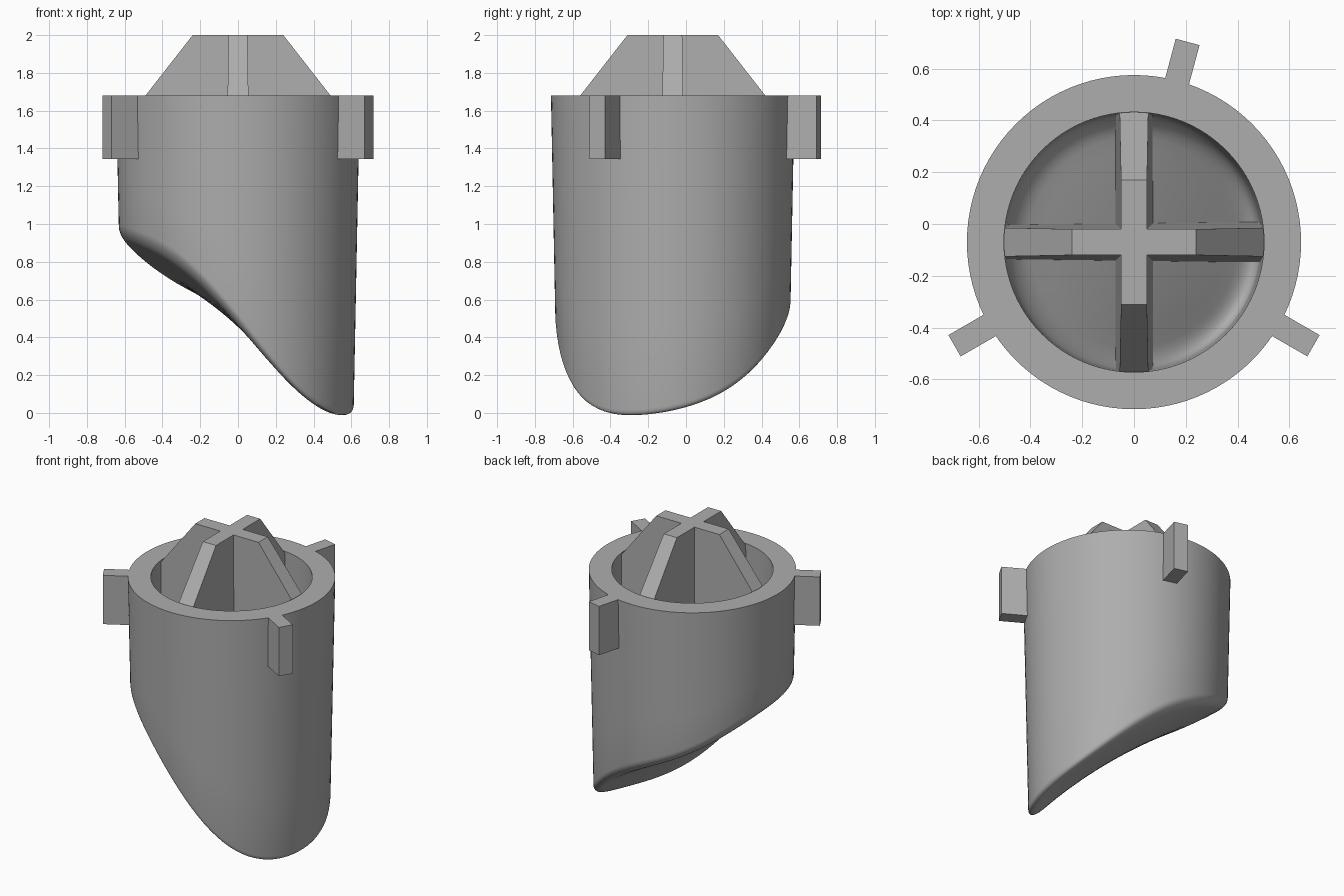
import bpy, bmesh, math
from mathutils import Matrix, Vector

if "Cube" in bpy.data.objects:
    bpy.data.objects.remove(bpy.data.objects["Cube"])

CY = -0.07          # cup axis offset in y
RIM = 1.68          # rim height
SEG = 96

grey = bpy.data.materials.new("grey plastic")
grey.use_nodes = True
colour = (0.42, 0.42, 0.42, 1)
grey.diffuse_color = colour
grey.node_tree.nodes["Principled BSDF"].inputs["Base Color"].default_value = colour


def finish(name, bm, smooth=False):
    bmesh.ops.recalc_face_normals(bm, faces=bm.faces)
    mesh = bpy.data.meshes.new(name)
    bm.to_mesh(mesh)
    bm.free()
    mesh.materials.append(grey)
    ob = bpy.data.objects.new(name, mesh)
    ob.location.y = CY
    bpy.context.collection.objects.link(ob)
    if smooth:
        bpy.ops.object.select_all(action='DESELECT')
        ob.select_set(True)
        bpy.context.view_layer.objects.active = ob
        bpy.ops.object.shade_smooth_by_angle(angle=math.radians(35))
    return ob


# Slanted base: edge heights every 30 degrees, spread inward as a smooth saddle
EDGE = [.05, .15, .38, .55, .71, .84, .93, .91, .79, .50, .17, .02]
N = len(EDGE)
STEP = 2 * math.pi / N
WAVES = [(n, sum(h * math.cos(n * i * STEP) for i, h in enumerate(EDGE)) * 2 / N,
          sum(h * math.sin(n * i * STEP) for i, h in enumerate(EDGE)) * 2 / N)
         for n in range(1, 5)]
MEAN = sum(EDGE) / N


def floor(r, a):
    return MEAN + sum((r / 0.58) ** n * (c * math.cos(n * a) + s * math.sin(n * a))
                      for n, c, s in WAVES)


LOW = min(floor(0.56, math.radians(d)) for d in range(360))


def base(r, a):
    return floor(r, a) - LOW


def wall_and_floor(top_r, low_r, lift, fillet):
    """Ring functions from the rim down the wall, round the fillet and over the floor."""
    def radius(z):
        return low_r + (top_r - low_r) * z / RIM

    def wall(t):
        def ring(a):
            end = base(low_r, a) + lift + fillet
            z = RIM + (end - RIM) * t
            return radius(z), z
        return ring

    def bend(phi):
        def ring(a):
            end = radius(base(low_r, a) + lift + fillet)
            r = end - fillet * (1 - math.cos(phi))
            return r, base(r, a) + lift + fillet * (1 - math.sin(phi))
        return ring

    def disc(k):
        def ring(a):
            r = (low_r - fillet) * k
            return r, base(r, a) + lift
        return ring

    return ([wall(t / 4) for t in range(4)] +
            [bend(math.radians(15 * i)) for i in range(7)] +
            [disc(k / 8) for k in range(7, 0, -1)])


# Cup: outer and inner skins joined across the flat rim
bm = bmesh.new()


def skin(rings, centre_z):
    loops = []
    for ring in rings:
        loop = []
        for i in range(SEG):
            a = 2 * math.pi * i / SEG
            r, z = ring(a)
            loop.append(bm.verts.new((r * math.cos(a), r * math.sin(a), z)))
        loops.append(loop)
    for upper, lower in zip(loops, loops[1:]):
        bridge(upper, lower)
    tip = bm.verts.new((0, 0, centre_z))
    for i in range(SEG):
        bm.faces.new((loops[-1][i], loops[-1][(i + 1) % SEG], tip))
    return loops[0]


def bridge(one, two):
    for i in range(SEG):
        j = (i + 1) % SEG
        bm.faces.new((one[i], one[j], two[j], two[i]))


outer_rim = skin(wall_and_floor(0.645, 0.612, 0, 0.06), base(0, 0))
inner_rim = skin(wall_and_floor(0.502, 0.488, 0.17, 0.09), base(0, 0) + 0.17)
bridge(outer_rim, inner_rim)
finish("cup", bm, smooth=True)


# Crossed ribs: drafted plates from the cup floor to a flat raised top
def rib(name, angle):
    bm = bmesh.new()
    along = Vector((math.cos(angle), math.sin(angle), 0))
    side = Vector((-along.y, along.x, 0))
    stations = sorted([-0.24, 0.24] + [-0.52 + 1.04 * i / 16 for i in range(17)])
    sections = []
    for s in stations:
        top = 2 - max(0, abs(s) - 0.24) * 1.28
        low = base(abs(s), angle if s >= 0 else angle + math.pi) + 0.1
        section = []
        for z, sign in ((low, -1), (low, 1), (top, 1), (top, -1)):
            half = 0.05 + 0.016 * (2 - z)
            section.append(bm.verts.new(along * s + side * sign * half + Vector((0, 0, z))))
        sections.append(section)
    for p, q in zip(sections, sections[1:]):
        for i in range(4):
            j = (i + 1) % 4
            bm.faces.new((p[i], p[j], q[j], q[i]))
    bm.faces.new(sections[0])
    bm.faces.new(sections[-1])
    finish(name, bm)


rib("rib_across", 0)
rib("rib_front_to_back", math.pi / 2)

# Three locating tabs on the rim
for name, degrees in (("back_tab", 75), ("right_tab", 210), ("left_tab", -30)):
    bm = bmesh.new()
    place = (Matrix.Rotation(math.radians(degrees), 4, 'Z')
             @ Matrix.Translation((0.71, 0, 1.5125))
             @ Matrix.Diagonal((0.18, 0.095, 0.335, 1)))
    bmesh.ops.create_cube(bm, size=1, matrix=place)
    finish(name, bm)
